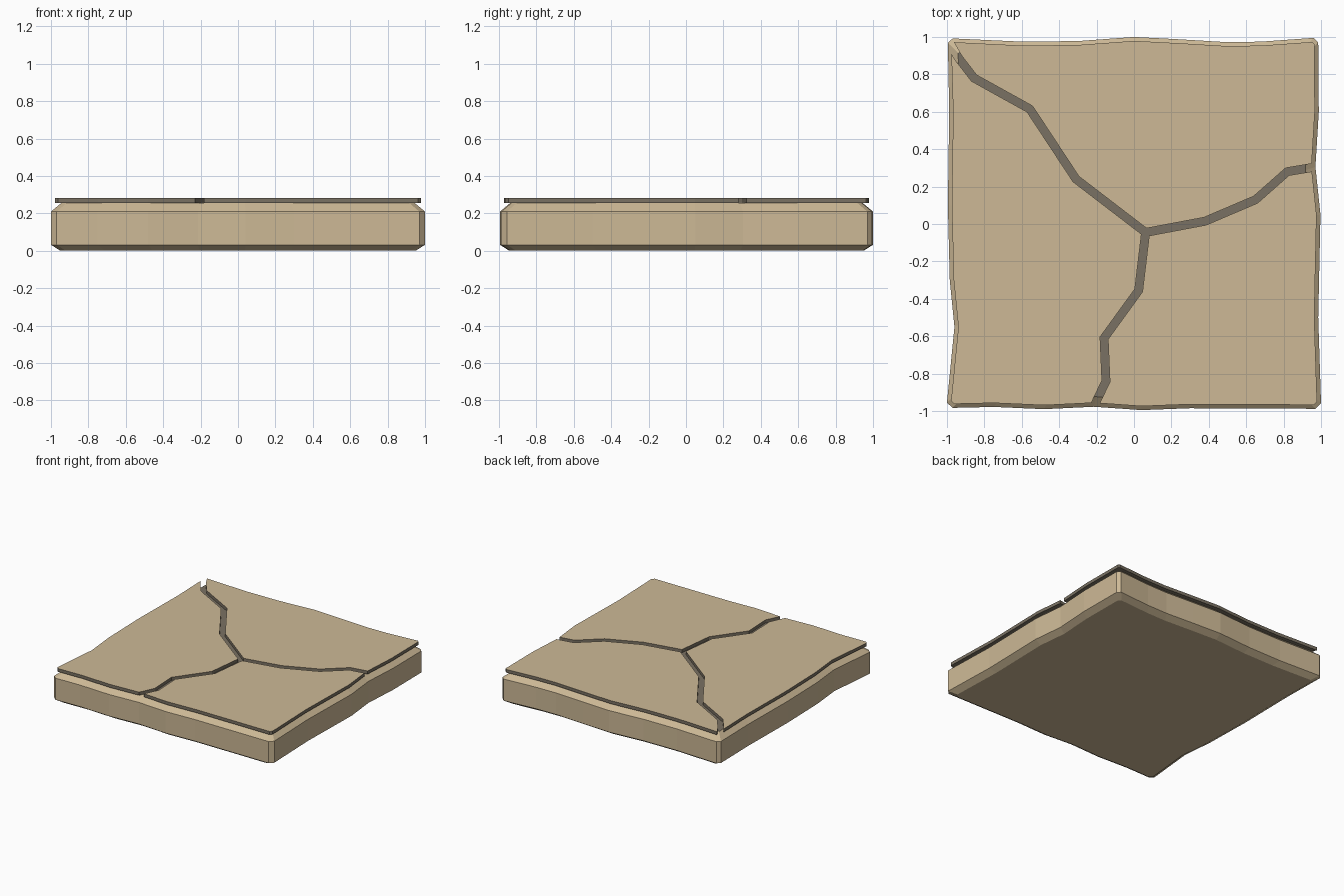
import bpy, bmesh
from mathutils import Vector

if "Cube" in bpy.data.objects:
    bpy.data.objects.remove(bpy.data.objects["Cube"])


def material(name, rgb):
    m = bpy.data.materials.new(name)
    m.diffuse_color = (*rgb, 1)
    m.use_nodes = True
    m.node_tree.nodes["Principled BSDF"].inputs["Base Color"].default_value = m.diffuse_color
    return m


TAN = material("sandstone", (0.61, 0.485, 0.305))
DARK = material("dark_crack", (0.195, 0.167, 0.125))


def inset(pts, d):
    """Move every edge of a counter-clockwise outline inward by d."""
    out, n = [], len(pts)
    for i in range(n):
        p = Vector(pts[i])
        a = (p - Vector(pts[i - 1])).normalized()
        b = (Vector(pts[(i + 1) % n]) - p).normalized()
        na, nb = Vector((-a.y, a.x)), Vector((-b.y, b.x))
        out.append(p + (na + nb) * d / (1 + na.dot(nb)))
    return out


def loft(name, rings, bottom_mat, side_mat, top_mat):
    """Stack (outline, z) rings into a closed solid with coloured sides and caps."""
    mats = [TAN, DARK]
    bm = bmesh.new()
    loops = [[bm.verts.new((p[0], p[1], z)) for p in pts] for pts, z in rings]
    for lo, hi in zip(loops, loops[1:]):
        for i in range(len(lo)):
            j = (i + 1) % len(lo)
            bm.faces.new((lo[i], lo[j], hi[j], hi[i])).material_index = side_mat
    bm.faces.new(loops[0][::-1]).material_index = bottom_mat
    bm.faces.new(loops[-1]).material_index = top_mat
    me = bpy.data.meshes.new(name)
    bm.to_mesh(me)
    bm.free()
    for m in mats:
        me.materials.append(m)
    ob = bpy.data.objects.new(name, me)
    bpy.context.collection.objects.link(ob)


# Crack paths from the junction out to the rim
hub = (0.062, -0.045)
crack_nw = [(-0.31, 0.24), (-0.557, 0.615), (-0.855, 0.78), (-0.94, 0.89), (-1.0, 0.995)]
crack_e = [(0.38, 0.015), (0.65, 0.13), (0.82, 0.28), (0.97, 0.305)]
crack_s = [(0.025, -0.355), (-0.16, -0.61), (-0.15, -0.84), (-0.215, -0.977)]

# Wavy rim between crack ends, counter-clockwise
rim_se = [(0.04, -0.995), (0.3, -0.985), (0.97, -0.988), (1.0, -0.958),
          (0.985, -0.5), (0.997, 0.05)]
rim_ne = [(0.988, 0.6), (0.985, 0.97), (0.96, 0.995), (0.68, 0.975), (0.5, 0.972),
          (0.25, 0.987), (0, 1.0), (-0.3, 0.978), (-0.6, 0.975)]
rim_w = [(-0.988, 0.6), (-0.995, 0.1), (-0.985, -0.3), (-0.96, -0.55), (-1.0, -0.955),
         (-0.97, -0.983), (-0.75, -0.978), (-0.48, -0.99)]

# Base slab: chamfered top and bottom, dark bed under the plates
outline = ([crack_s[-1]] + rim_se + [crack_e[-1]] + rim_ne
           + [(-0.97, 0.992), (-0.995, 0.968)] + rim_w)


def scaled(s):
    return [(x * s, y * s) for x, y in outline]


loft("base_slab", [(scaled(0.95), 0), (outline, 0.032), (outline, 0.209),
                   (scaled(0.945), 0.255)], 0, 0, 1)

# Three thin top plates separated by the crack
for name, start, rim, end in (("plate_southeast", crack_s, rim_se, crack_e),
                              ("plate_northeast", crack_e, rim_ne, crack_nw),
                              ("plate_west", crack_nw, rim_w, crack_s)):
    piece = inset([start[-1]] + rim + end[::-1] + [hub] + start[:-1], 0.021)
    loft(name, [(piece, 0.256), (piece, 0.282)], 1, 1, 0)
